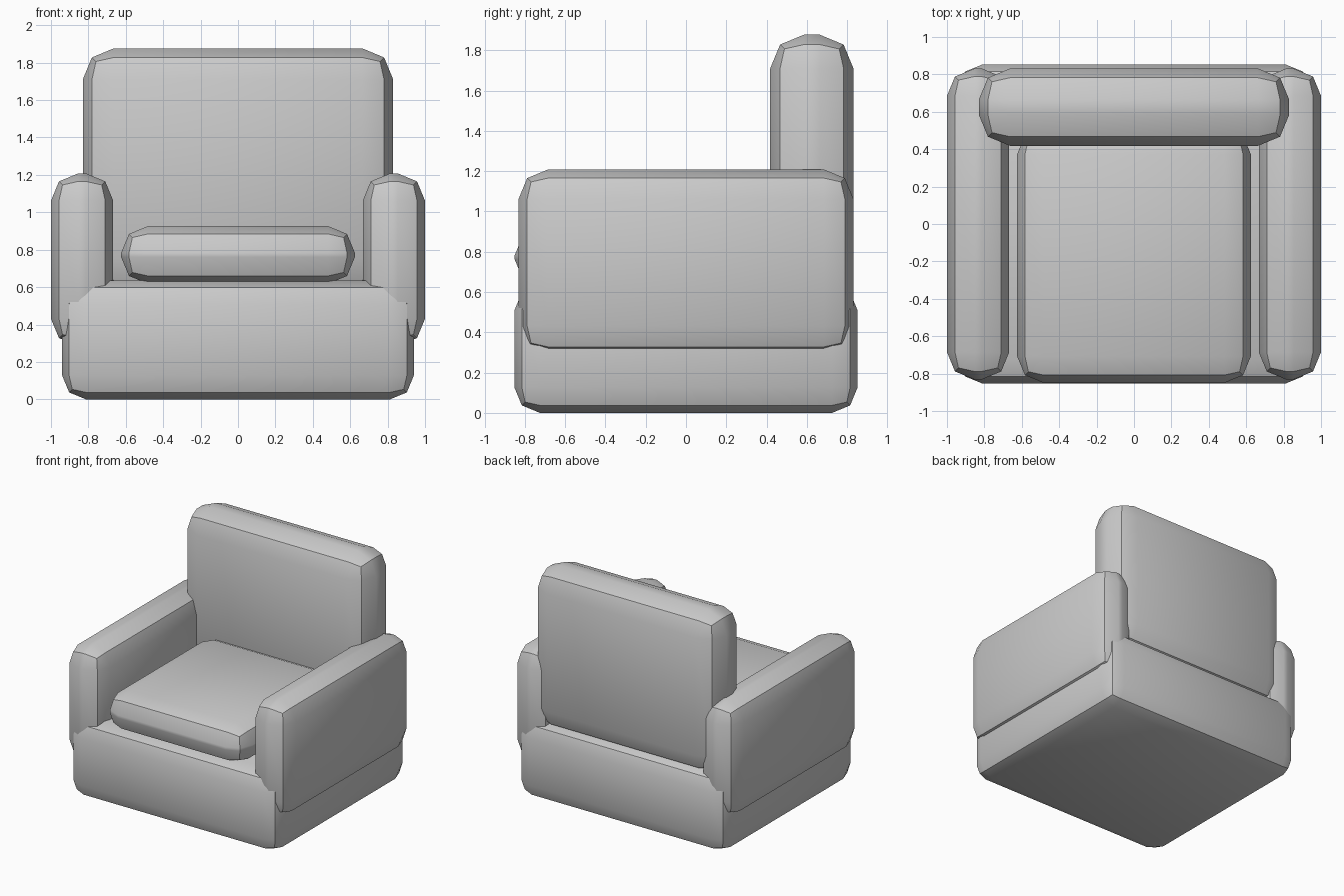
import bpy, bmesh, math
from mathutils import Vector

if "Cube" in bpy.data.objects:
    bpy.data.objects.remove(bpy.data.objects["Cube"])


def padded_box(name, lo, hi, bevel):
    """Box between two corners, all edges rounded with two bevel segments."""
    lo, hi = Vector(lo), Vector(hi)
    size, centre = hi - lo, (hi + lo) / 2
    bm = bmesh.new()
    bmesh.ops.create_cube(bm, size=1)
    for v in bm.verts:
        v.co = Vector(a * b for a, b in zip(v.co, size))
    bmesh.ops.bevel(bm, geom=bm.edges[:], offset=bevel, offset_type='OFFSET',
                    segments=2, profile=0.5, affect='EDGES', clamp_overlap=True)
    mesh = bpy.data.meshes.new(name)
    bm.to_mesh(mesh)
    bm.free()
    obj = bpy.data.objects.new(name, mesh)
    obj.location = centre
    bpy.context.collection.objects.link(obj)
    # Only the middle crease of each rounded edge stays sharp
    bpy.ops.object.select_all(action='DESELECT')
    obj.select_set(True)
    bpy.context.view_layer.objects.active = obj
    bpy.ops.object.shade_smooth_by_angle(angle=math.radians(30))
    return obj


# Base block
padded_box("base", (-0.94, -0.852, 0), (0.94, 0.852, 0.635), 0.127)

# Armrests, one per side
for side, x0, x1 in (("left", -1.0, -0.667), ("right", 0.667, 1.0)):
    padded_box(side + "_armrest", (x0, -0.831, 0.285), (x1, 0.831, 1.208), 0.146)

# Backrest
padded_box("backrest", (-0.83, 0.418, 0.587), (0.83, 0.831, 1.877), 0.167)

# Seat cushion
padded_box("seat_cushion", (-0.625, -0.85, 0.618), (0.625, 0.515, 0.926), 0.143)
